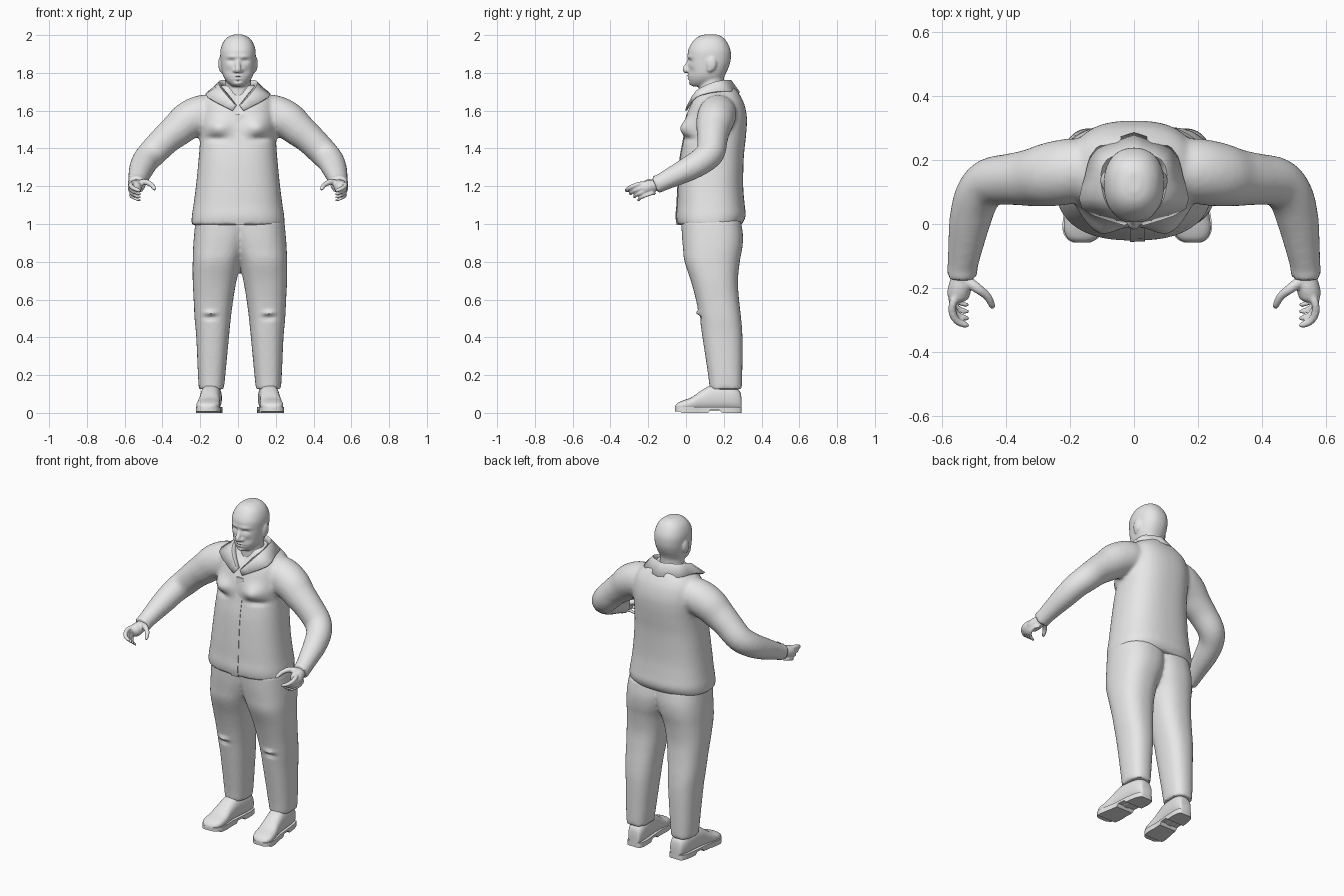
import bpy, bmesh, math
from mathutils import Vector, Matrix

if "Cube" in bpy.data.objects:
    bpy.data.objects.remove(bpy.data.objects["Cube"])

grey = bpy.data.materials.new("plain_grey")
grey.diffuse_color = (0.8, 0.8, 0.8, 1)
grey.use_nodes = True
grey.node_tree.nodes["Principled BSDF"].inputs["Base Color"].default_value = grey.diffuse_color


def spline(rows, steps=4):
    """Catmull-Rom interpolation through rows of numbers."""
    out = []
    for i in range(len(rows) - 1):
        a, b, c, d = rows[max(i - 1, 0)], rows[i], rows[i + 1], rows[min(i + 2, len(rows) - 1)]
        for k in range(steps):
            t = k / steps
            out.append([q + 0.5 * t * (r - p + t * (2*p - 5*q + 4*r - s + t * (3*(q - r) + s - p)))
                        for p, q, r, s in zip(a, b, c, d)])
    return out + [list(rows[-1])]


def skin(bm, rings):
    """Closed shell over a list of point rings."""
    vs = [[bm.verts.new(p) for p in ring] for ring in rings]
    n = len(vs[0])
    for a, b in zip(vs, vs[1:]):
        for i in range(n):
            bm.faces.new((a[i], a[(i + 1) % n], b[(i + 1) % n], b[i]))
    bm.faces.new(vs[0][::-1])
    bm.faces.new(vs[-1])


def oval(n, power):
    for i in range(n):
        a = 2 * math.pi * (i + 0.5) / n
        c, s = math.cos(a), math.sin(a)
        yield (math.copysign(abs(c) ** (2 / power), c), math.copysign(abs(s) ** (2 / power), s))


def stack(bm, rows, power=2.4, n=40):
    """Horizontal sections: z, x0, x1, y0, y1."""
    skin(bm, [[((x0 + x1) / 2 + (x1 - x0) / 2 * c, (y0 + y1) / 2 + (y1 - y0) / 2 * s, z)
               for c, s in oval(n, power)] for z, x0, x1, y0, y1 in spline(rows)])


def tube(bm, rows, n=24):
    """Round sections along a path: x, y, z, radius."""
    pts = spline(rows)
    rings = []
    for i, (x, y, z, r) in enumerate(pts):
        t = Vector(pts[min(i + 1, len(pts) - 1)][:3]) - Vector(pts[max(i - 1, 0)][:3])
        u = t.cross(Vector((0, 0, 1))).normalized()
        v = u.cross(t).normalized()
        rings.append([Vector((x, y, z)) + r * (u * c + v * s) for c, s in oval(n, 2)])
    skin(bm, rings)


def ball(bm, centre, size):
    m = Matrix.Translation(centre) @ Matrix.Diagonal((*size, 1))
    bmesh.ops.create_uvsphere(bm, u_segments=20, v_segments=12, radius=1, matrix=m)


def flip(rows, side, shift=0.0, cols=(0,)):
    return [[side * v + shift if i in cols else v for i, v in enumerate(r)] for r in rows]


def finish(name, bm, voxel=0, smooth=3, bumps=(), angle=50):
    """Make the object; optionally fuse its shells and push soft bumps along y."""
    bmesh.ops.recalc_face_normals(bm, faces=bm.faces[:])
    ob = bpy.data.objects.new(name, bpy.data.meshes.new(name))
    bpy.context.collection.objects.link(ob)
    bm.to_mesh(ob.data)
    bm.free()
    if voxel:
        m = ob.modifiers.new("fuse", 'REMESH')
        m.mode, m.voxel_size = 'VOXEL', voxel
        m = ob.modifiers.new("soften", 'SMOOTH')
        m.factor, m.iterations = 0.5, smooth
        dg = bpy.context.evaluated_depsgraph_get()
        mesh = bpy.data.meshes.new_from_object(ob.evaluated_get(dg))
        ob.modifiers.clear()
        ob.data = mesh
        for x, z, rx, rz, push in bumps:
            for v in mesh.vertices:
                if v.co.y < 0.13:
                    w = min(1, (0.13 - v.co.y) / 0.05)
                    v.co.y += w * push * math.exp(-((v.co.x - x) / rx) ** 2 - ((v.co.z - z) / rz) ** 2)
    ob.data.materials.clear()
    ob.data.materials.append(grey)
    bpy.ops.object.select_all(action='DESELECT')
    bpy.context.view_layer.objects.active = ob
    ob.select_set(True)
    bpy.ops.object.shade_smooth_by_angle(angle=math.radians(angle))
    return ob


def pair(x, *rest):
    return [(x, *rest), (-x, *rest)]


# Head, neck, nose and ears
bm = bmesh.new()
skull = [(2.003, .02, .10, .16), (1.992, .05, .065, .19), (1.965, .077, .035, .216),
         (1.92, .093, .011, .236), (1.87, .093, .010, .237), (1.83, .089, .011, .226),
         (1.79, .081, .013, .207), (1.76, .066, .015, .195), (1.738, .045, .024, .17),
         (1.728, .03, .04, .14)]
stack(bm, [(z, -w, w, a, b) for z, w, a, b in skull], 2.25)
stack(bm, [(1.81, -.068, .068, .08, .205), (1.72, -.07, .07, .068, .2), (1.58, -.085, .085, .07, .22)], 2)
tube(bm, [(0, .022, 1.875, .010), (0, .008, 1.845, .012), (0, -.003, 1.82, .016), (0, .008, 1.804, .013)])
for s in (1, -1):
    ball(bm, (s * .016, .009, 1.812), (.011, .014, .010))
    ball(bm, (s * .093, .135, 1.848), (.012, .026, .038))
    ball(bm, (s * .091, .125, 1.822), (.009, .014, .018))
finish("head", bm, .0065, 2,
       pair(.036, 1.862, .02, .011, .012) + pair(.035, 1.886, .028, .009, -.006)
       + pair(.035, 1.858, .013, .006, -.005) + pair(.05, 1.81, .018, .018, .005)
       + [(0, 1.783, .026, .008, -.008), (0, 1.777, .024, .003, .005),
          (0, 1.768, .02, .006, -.006), (0, 1.757, .02, .006, .004), (0, 1.742, .022, .01, -.005)])

# Jacket body with sleeves
body = [(.995, .246, -.045, .295), (1.04, .245, -.052, .316), (1.1, .236, -.047, .311),
        (1.2, .223, -.042, .303), (1.35, .208, -.030, .306), (1.45, .201, -.012, .316),
        (1.52, .201, -.002, .322), (1.58, .201, .004, .321), (1.64, .192, .024, .307),
        (1.68, .168, .048, .287), (1.71, .125, .068, .268), (1.735, .10, .085, .245)]
arm = [(.08, .175, 1.60, .08), (.18, .168, 1.585, .1), (.26, .155, 1.55, .1), (.32, .145, 1.50, .09),
       (.38, .14, 1.45, .081), (.45, .13, 1.38, .076), (.49, .085, 1.335, .071), (.512, .01, 1.29, .065),
       (.526, -.07, 1.25, .055), (.535, -.13, 1.22, .048), (.537, -.165, 1.205, .049)]
bm = bmesh.new()
stack(bm, [(z, -w, w, a, b) for z, w, a, b in body], 2.5, 48)
for s in (1, -1):
    tube(bm, flip(arm, s), 28)
finish("jacket", bm, .0115, 4,
       pair(.11, 1.51, .065, .045, -.04) + pair(.12, 1.452, .05, .016, .016)
       + [(0, 1.68, .05, .05, .02), (0, 1.6, .02, .03, .008)])

# Front closing strip following the jacket's front
bm = bmesh.new()
skin(bm, [[(-.012, a - .004, z), (.035, a - .002, z), (.035, a + .02, z), (-.012, a + .02, z)]
          for z, w, a, b in spline([r for r in body if r[0] < 1.6])])
finish("placket", bm, angle=30)

# Turned-down collar: inner edge at the neck, fold, outer edge with points
bm = bmesh.new()
inner = [(0, .222, 1.735), (.072, .19, 1.735), (.085, .13, 1.725), (.06, .065, 1.69), (.01, .025, 1.625)]
fold = [(0, .238, 1.758), (.085, .20, 1.757), (.103, .135, 1.742), (.08, .055, 1.70), (.012, .008, 1.622)]
outer = [(0, .282, 1.695), (.115, .235, 1.70), (.15, .15, 1.70), (.162, .052, 1.672), (.03, .0, 1.60)]
for s in (1, -1):
    cols = [[bm.verts.new((s * p[0], p[1], p[2])) for p in spline(line, 3)] for line in (inner, fold, outer)]
    for a, b in zip(cols, cols[1:]):
        for i in range(len(a) - 1):
            bm.faces.new((a[i], a[i + 1], b[i + 1], b[i]))
bmesh.ops.remove_doubles(bm, verts=bm.verts[:], dist=.0005)
collar = finish("collar", bm, angle=40)
thick = collar.modifiers.new("thickness", 'SOLIDIFY')
thick.thickness, thick.offset = .01, 0

# Trousers: two legs fused at the hips, with a small fold on each knee
leg = [(.125, .085, .217, .125, .296), (.2, .077, .222, .117, .298), (.4, .058, .231, .087, .299),
       (.5, .048, .240, .072, .292), (.6, .035, .245, .052, .281), (.7, .018, .250, .025, .275),
       (.8, -.004, .250, -.008, .285), (.87, -.03, .248, -.016, .298), (.94, -.05, .243, -.022, .302),
       (1.02, -.06, .235, -.025, .29)]
bm = bmesh.new()
for s in (1, -1):
    stack(bm, flip(leg, s, .01, (1, 2)), 2.4, 36)
knees = [(x, z, .03, .012, p) for x in (.165, -.147) for z, p in ((.528, -.014), (.505, .012))]
finish("trousers", bm, .0115, 3, knees)

# Shoes: y, half width, top height
shoe = [(.294, .028, .075), (.285, .040, .115), (.25, .05, .14), (.19, .053, .15), (.13, .053, .145),
        (.08, .054, .118), (.03, .060, .083), (-.015, .060, .066), (-.045, .045, .052), (-.058, .022, .036)]
for s, side in ((1, "left"), (-1, "right")):
    mid = lambda y: s * (.15 + .1 * (.2 - y) * .9) + .01
    rows = spline(shoe)
    bm = bmesh.new()
    skin(bm, [[(mid(y) + w * c, y, .012 + (h - .012) / 2 * (1 + q)) for c, q in oval(24, 2.5)]
              for y, w, h in rows])
    finish(side + "_shoe", bm)
    # Sole with a raised arch in front of the heel
    bm = bmesh.new()
    skin(bm, [[(mid(y) - w - .004, y, b), (mid(y) + w + .004, y, b),
               (mid(y) + w + .004, y, .03), (mid(y) - w - .004, y, .03)]
              for y, w, h in rows for b in [.016 if .12 < y < .19 else (0 if y > -.03 else .008)]])
    finish(side + "_sole", bm, angle=30)

# Hands: palm, curled fingers and thumb
wrist = [(.535, -.12, 1.222, .03), (.538, -.165, 1.205, .032), (.543, -.195, 1.197, .036),
         (.55, -.225, 1.188, .034), (.552, -.24, 1.183, .02)]
thumb = [(.525, -.175, 1.215, .018), (.49, -.2, 1.222, .016), (.459, -.225, 1.208, .013),
         (.445, -.25, 1.19, .011), (.44, -.262, 1.18, .006)]
for s, side in ((1, "left"), (-1, "right")):
    bm = bmesh.new()
    tube(bm, flip(wrist, s))
    tube(bm, flip(thumb, s), 12)
    for i in range(4):
        y, z, r = .021 * i, -.017 * i, .0125 - .001 * i
        finger = [(.545, -.205 + y * .6, 1.212 + z, r), (.565, -.245 + y, 1.212 + z, r),
                  (.566, -.28 + y, 1.20 + z, r), (.55, -.305 + y, 1.188 + z, r * .9),
                  (.525, -.315 + y, 1.178 + z, r * .8), (.515, -.314 + y, 1.176 + z, r * .4)]
        tube(bm, flip(finger, s), 12)
    finish(side + "_hand", bm, .0055, 2)
